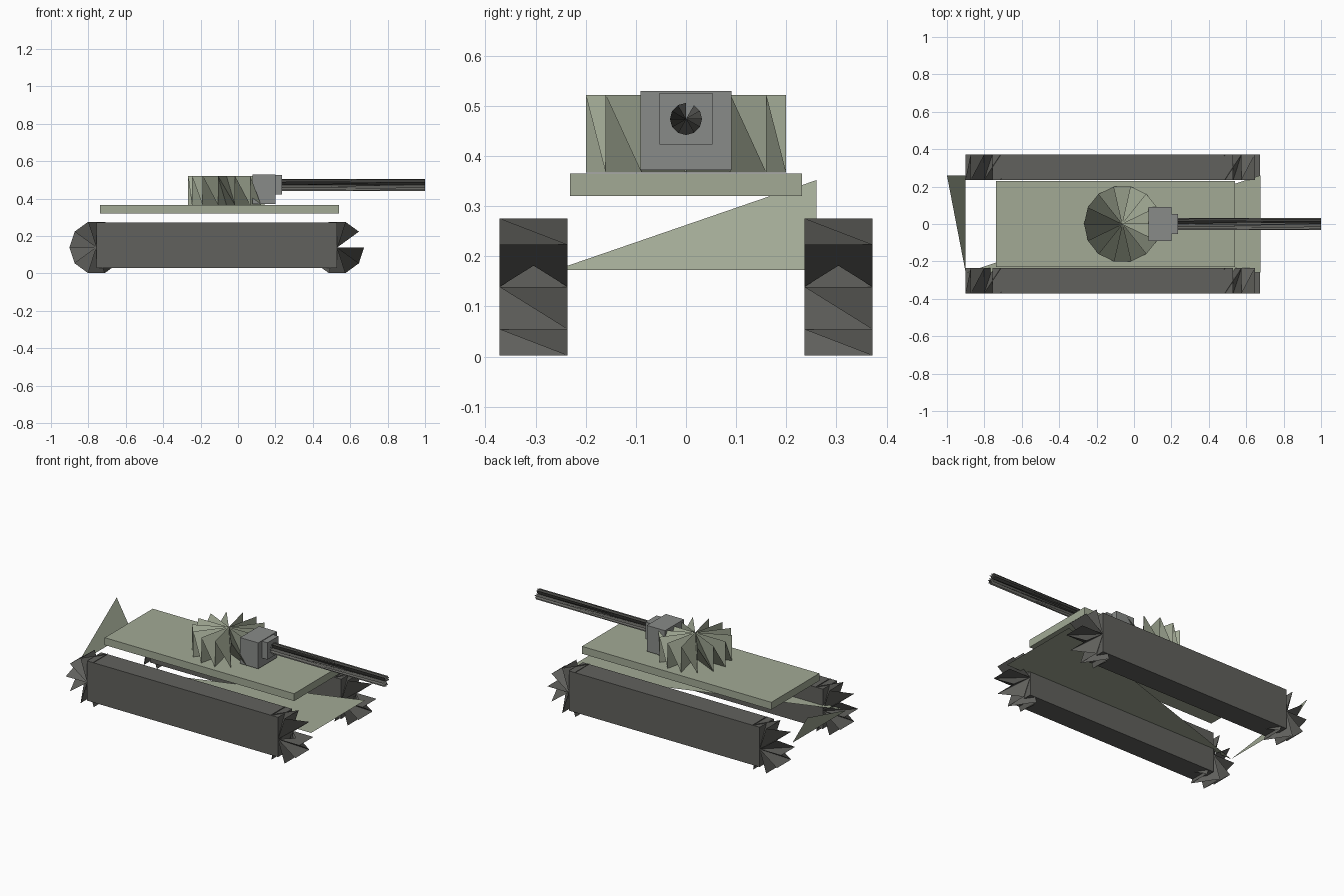
import bpy
from math import cos, sin, pi
from mathutils import Vector

if "Cube" in bpy.data.objects:
    bpy.data.objects.remove(bpy.data.objects["Cube"])


def material(name, rgb):
    m = bpy.data.materials.new(name)
    m.diffuse_color = (*rgb, 1)
    m.use_nodes = True
    m.node_tree.nodes["Principled BSDF"].inputs["Base Color"].default_value = m.diffuse_color
    return m


GREEN = material("olive", (0.36, 0.40, 0.30))
DARK = material("dark_grey", (0.12, 0.12, 0.11))
GREY = material("grey", (0.25, 0.26, 0.25))


def add_mesh(name, verts, faces, mat):
    me = bpy.data.meshes.new(name)
    me.from_pydata(verts, [], faces)
    me.materials.append(mat)
    ob = bpy.data.objects.new(name, me)
    bpy.context.collection.objects.link(ob)
    return ob


def box(name, lo, hi, mat):
    lo, hi = Vector(lo), Vector(hi)
    bpy.ops.mesh.primitive_cube_add(size=1, location=(lo + hi) / 2)
    ob = bpy.context.object
    ob.name = name
    ob.scale = hi - lo
    ob.data.materials.append(mat)
    return ob


def pleated_drum(name, n, start, end, u, v, mat):
    """Open drum: zigzag rim between both ends, fanned to both end centres."""
    start, end, u, v = map(Vector, (start, end, u, v))
    verts = []
    for i in range(n):
        r = u * cos(2 * pi * i / n) + v * sin(2 * pi * i / n)
        verts += [start + r, end + r]
    verts += [start, end]
    faces = [(c, k, k + 1) for c in (2 * n, 2 * n + 1) for k in range(2 * n - 1)]
    return add_mesh(name, verts, faces, mat)


# tracks with pleated end wheels
for side, y0, y1 in (("right", -0.372, -0.236), ("left", 0.236, 0.372)):
    box(side + "_track", (-0.757, y0, 0.03), (0.53, y1, 0.272), DARK)
    for end, x in (("rear", -0.757), ("front", 0.53)):
        pleated_drum(f"{side}_{end}_wheel", 10, (x, y1, 0.139), (x, y0, 0.139),
                     (0.144, 0, 0), (0, 0, -0.144), DARK)

# open hull: floor panel and sloped rear panel
add_mesh("hull_panels",
         [(-0.9, -0.26, 0.173), (0.675, -0.26, 0.173), (0.675, 0.26, 0.173),
          (-0.9, 0.26, 0.173), (-1.0, 0.26, 0.352)],
         [(0, 2, 1), (0, 3, 4)], GREEN)

# deck and turret
box("deck", (-0.737, -0.231, 0.32), (0.54, 0.231, 0.365), GREEN)
pleated_drum("turret", 14, (-0.062, 0, 0.367), (-0.062, 0, 0.522),
             (0.205, 0, 0), (0, 0.205, 0), GREEN)

# gun mount and barrel
box("gun_mount", (0.078, -0.091, 0.372), (0.2, 0.091, 0.53), GREY)
box("gun_collar", (0.2, -0.053, 0.423), (0.236, 0.053, 0.526), GREY)
pleated_drum("barrel", 12, (0.23, 0, 0.474), (1.0, 0, 0.474),
             (0, 0, 0.032), (0, -0.032, 0), DARK)
